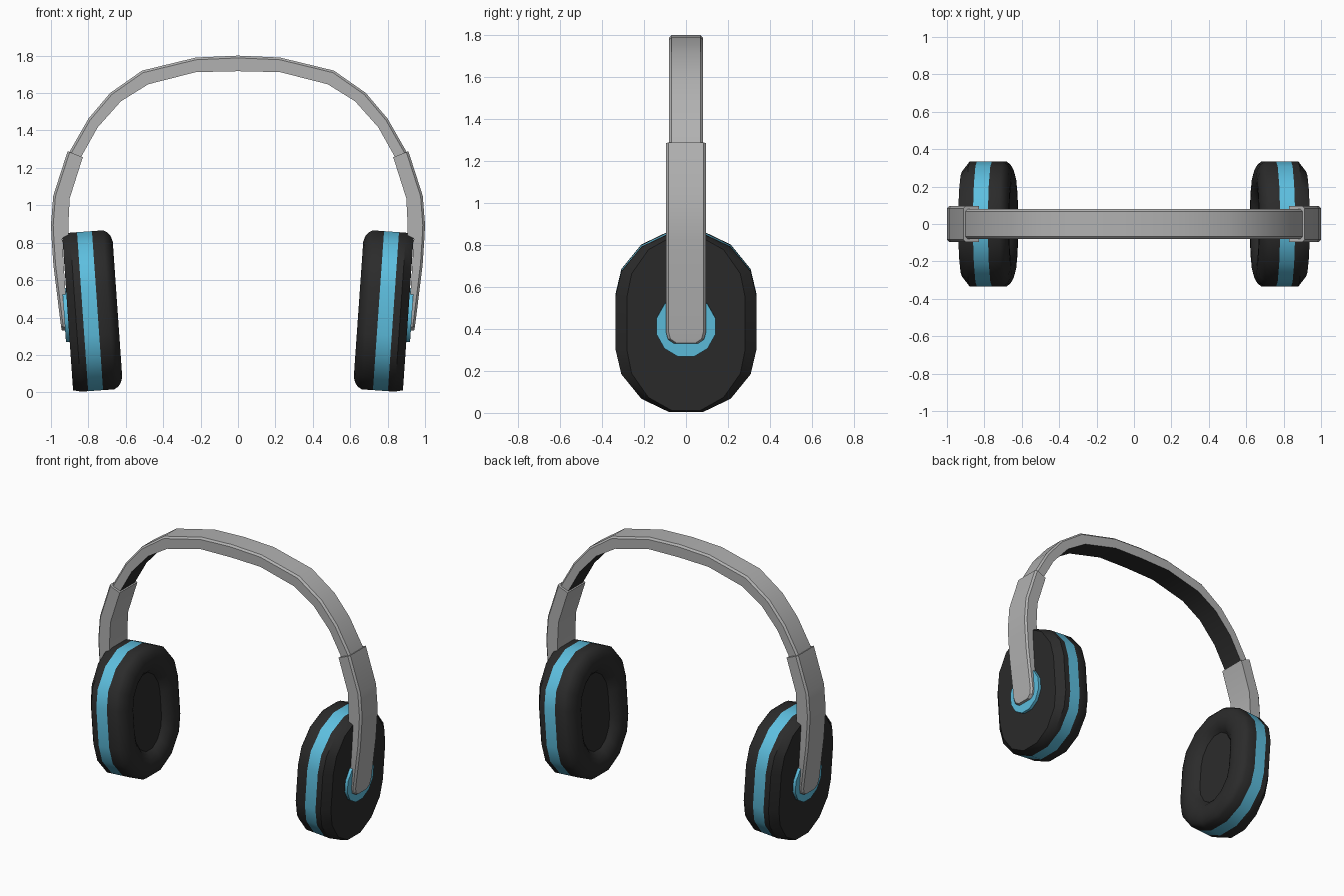
import bpy, math

if "Cube" in bpy.data.objects:
    bpy.data.objects.remove(bpy.data.objects["Cube"])


def material(name, rgb):
    m = bpy.data.materials.new(name)
    m.diffuse_color = (*rgb, 1)
    m.use_nodes = True
    m.node_tree.nodes["Principled BSDF"].inputs["Base Color"].default_value = m.diffuse_color
    return m


GREY = material("light grey", (0.44, 0.44, 0.44))
BLACK = material("soft black", (0.024, 0.024, 0.024))
BLUE = material("sky blue", (0.11, 0.52, 0.74))


def loft(name, rings, mats, start_cap=True, end_cap=True, side=1, angle=30, paint=None):
    """Skin a list of equal-length rings; side=-1 mirrors the part in x.
    paint(j) gives the material slot of the strip after ring point j."""
    n = len(rings[0])
    verts = [(side * x, y, z) for ring in rings for x, y, z in ring]
    faces, slots = [], []
    for i in range(len(rings) - 1):
        for j in range(n):
            k = (j + 1) % n
            faces.append([i * n + j, i * n + k, (i + 1) * n + k, (i + 1) * n + j])
            slots.append(paint(j) if paint else 0)
    if start_cap:
        faces.append(list(range(n))[::-1])
        slots.append(0)
    if end_cap:
        faces.append([(len(rings) - 1) * n + j for j in range(n)])
        slots.append(0)
    if side < 0:
        faces = [f[::-1] for f in faces]
    me = bpy.data.meshes.new(name)
    me.from_pydata(verts, [], faces)
    for m in mats:
        me.materials.append(m)
    for p, s in zip(me.polygons, slots):
        p.material_index = s
    me.shade_smooth()
    me.set_sharp_from_angle(angle=math.radians(angle))
    ob = bpy.data.objects.new(name, me)
    bpy.context.collection.objects.link(ob)
    return ob


def strap_ring(outer, inner, w, c=0.012):
    """Strap cross-section with chamfered outer edges."""
    (ox, oz), (ix, iz) = outer, inner
    d = math.hypot(ox - ix, oz - iz)
    cx, cz = ox + (ix - ox) * c / d, oz + (iz - oz) * c / d
    return [(ix, -w, iz), (ix, w, iz), (cx, w, cz),
            (ox, w - c, oz), (ox, -w + c, oz), (cx, -w, cz)]


# Headband: half path of (outer, inner) points, mirrored, with a black underside
half = [((0, 1.80), (0, 1.717)), ((0.225, 1.79), (0.225, 1.712)),
        ((0.513, 1.72), (0.48, 1.647)), ((0.684, 1.60), (0.626, 1.556)),
        ((0.80, 1.463), (0.75, 1.417)), ((0.902, 1.284), (0.838, 1.260)),
        ((0.925, 1.21), (0.86, 1.19))]
path = [((-o[0], o[1]), (-i[0], i[1])) for o, i in half[:0:-1]] + half
loft("headband", [strap_ring(o, i, 0.08) for o, i in path], [GREY, BLACK],
     paint=lambda j: 1 if j == 0 else 0)

# Arm stations: outer point, inner point, half width
arm = [((0.911, 1.289), (0.83, 1.257), 0.096), ((0.988, 1.05), (0.90, 1.037), 0.096),
       ((1.0, 0.895), (0.907, 0.895), 0.096), ((0.997, 0.83), (0.905, 0.836), 0.096),
       ((0.996, 0.815), (0.94, 0.82), 0.096), ((0.987, 0.68), (0.932, 0.68), 0.096),
       ((0.951, 0.39), (0.912, 0.385), 0.096), ((0.946, 0.352), (0.91, 0.348), 0.086),
       ((0.942, 0.332), (0.909, 0.328), 0.056)]

# Ear cup outline, 16 sides, counter-clockwise in (y, z)
quarter = [(0.335, 0.13), (0.308, 0.245), (0.213, 0.362), (0.08, 0.426)]
upper = quarter + [(-y, z) for y, z in quarter[::-1]]
outline = upper + [(-y, -z) for y, z in upper]
circle = [(0.145 * math.cos(math.tau * (k + 0.5) / 12),
           0.15 * math.sin(math.tau * (k + 0.5) / 12)) for k in range(12)]
TILT = math.radians(4)


def cup_ring(u, sy=1, sz=1, shape=outline, dz=0.0):
    """Outline at distance u along the tilted ear axis."""
    c, s = math.cos(TILT), math.sin(TILT)
    return [(0.791 + u * c + (z * sz + dz) * s, y * sy,
             0.434 + (z * sz + dz) * c - u * s) for y, z in shape]


# Cushion profile: distance along axis, y scale, z scale
cushion = [(-0.10, 0.45, 0.60), (-0.12, 0.50, 0.64), (-0.138, 0.58, 0.70),
           (-0.147, 0.67, 0.77), (-0.147, 0.77, 0.85), (-0.138, 0.87, 0.92),
           (-0.122, 0.95, 0.97), (-0.10, 1, 1), (-0.04, 1, 1)]

for side, tag in ((1, "right"), (-1, "left")):
    loft(tag + "_arm", [strap_ring(*a) for a in arm], [GREY], side=side)
    loft(tag + "_cushion", [cup_ring(*p) for p in cushion], [BLACK],
         end_cap=False, side=side, angle=42)
    loft(tag + "_trim_ring", [cup_ring(-0.04), cup_ring(0.04)], [BLUE],
         start_cap=False, end_cap=False, side=side)
    loft(tag + "_cup_shell", [cup_ring(0.04), cup_ring(0.078), cup_ring(0.12, 0.84, 0.975)],
         [BLACK], start_cap=False, side=side)
    # Pivot disc under the arm end
    loft(tag + "_pivot_disc", [cup_ring(0.118, shape=circle, dz=-0.012),
                               cup_ring(0.14, shape=circle, dz=-0.012)],
         [BLUE], start_cap=False, side=side)
